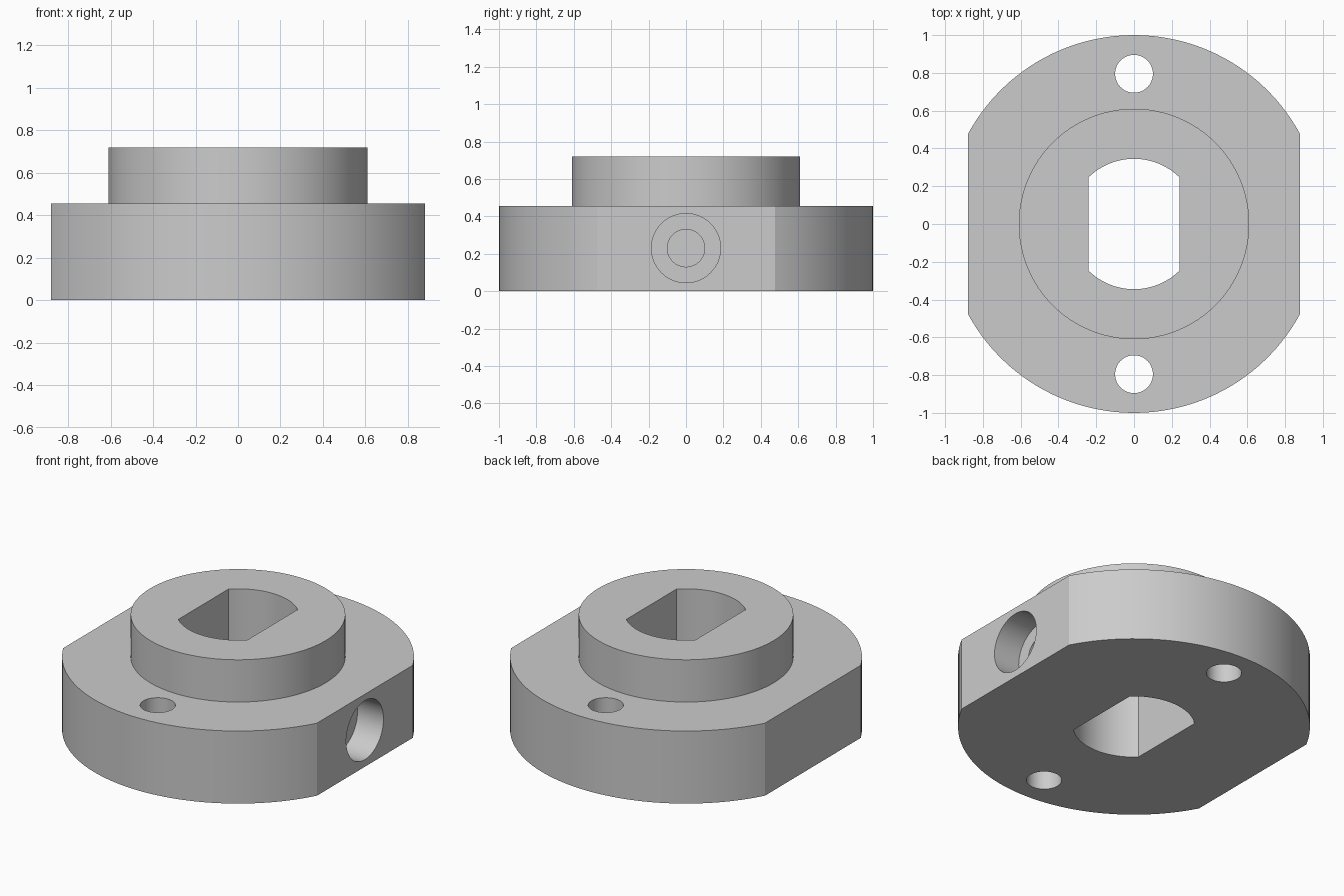
import bpy
import bmesh
from math import sin, cos, pi, acos, radians
from mathutils import Matrix

if "Cube" in bpy.data.objects:
    bpy.data.objects.remove(bpy.data.objects["Cube"], do_unlink=True)

grey = bpy.data.materials.new("plain grey")
grey.use_nodes = True
GREY = (0.6, 0.6, 0.6, 1)
grey.diffuse_color = GREY
grey.node_tree.nodes["Principled BSDF"].inputs["Base Color"].default_value = GREY


def circle(radius, count=96):
    return [(radius * cos(2 * pi * i / count), radius * sin(2 * pi * i / count))
            for i in range(count)]


def double_flat(radius, flat, count=48):
    """Circle cut by two flats at x = +flat and x = -flat."""
    start = acos(flat / radius)
    arc = [start + (pi - 2 * start) * i / count for i in range(count + 1)]
    return [(radius * cos(a + turn), radius * sin(a + turn))
            for turn in (0, pi) for a in arc]


def prism(name, outline, low, high, matrix=Matrix()):
    bm = bmesh.new()
    base = bm.faces.new([bm.verts.new((x, y, low)) for x, y in outline])
    top = bmesh.ops.extrude_face_region(bm, geom=[base])["geom"]
    moved = [v for v in top if isinstance(v, bmesh.types.BMVert)]
    bmesh.ops.translate(bm, verts=moved, vec=(0, 0, high - low))
    bmesh.ops.recalc_face_normals(bm, faces=bm.faces)
    bm.transform(matrix)
    mesh = bpy.data.meshes.new(name)
    bm.to_mesh(mesh)
    bm.free()
    mesh.materials.append(grey)
    obj = bpy.data.objects.new(name, mesh)
    bpy.context.collection.objects.link(obj)
    return obj


def combine(target, tool, operation):
    mod = target.modifiers.new(tool.name, "BOOLEAN")
    mod.operation = operation
    mod.solver = "EXACT"
    mod.object = tool
    graph = bpy.context.evaluated_depsgraph_get()
    mesh = bpy.data.meshes.new_from_object(target.evaluated_get(graph))
    target.modifiers.clear()
    target.data = mesh
    bpy.data.objects.remove(tool, do_unlink=True)


FLANGE_TOP, TOP, FLAT = 0.455, 0.72, 0.88

# Flange with two flats, and the round boss on top
body = prism("flanged_hub", double_flat(1, FLAT), 0, FLANGE_TOP)
combine(body, prism("boss", circle(0.61), 0.2, TOP), "UNION")

# Double-flat shaft bore
combine(body, prism("bore", double_flat(0.345, 0.24), -0.1, TOP + 0.1), "DIFFERENCE")

# Bolt holes at front and back
for side in (-1, 1):
    place = Matrix.Translation((0, side * 0.795, 0))
    combine(body, prism("bolt_hole", circle(0.1, 64), -0.1, 0.6, place), "DIFFERENCE")

# Counterbored screw hole running from the left flat into the bore
along_x = Matrix.Translation((0, 0, 0.23)) @ Matrix.Rotation(radians(90), 4, "Y")
combine(body, prism("counterbore", circle(0.185, 64), FLAT - 0.18, 1, along_x), "DIFFERENCE")
combine(body, prism("screw_hole", circle(0.1, 64), 0.1, 0.8, along_x), "DIFFERENCE")

# Smooth curved walls, crisp edges
body.data.name = "flanged_hub"
bpy.ops.object.select_all(action="DESELECT")
body.select_set(True)
bpy.context.view_layer.objects.active = body
bpy.ops.object.shade_smooth_by_angle(angle=radians(20))
